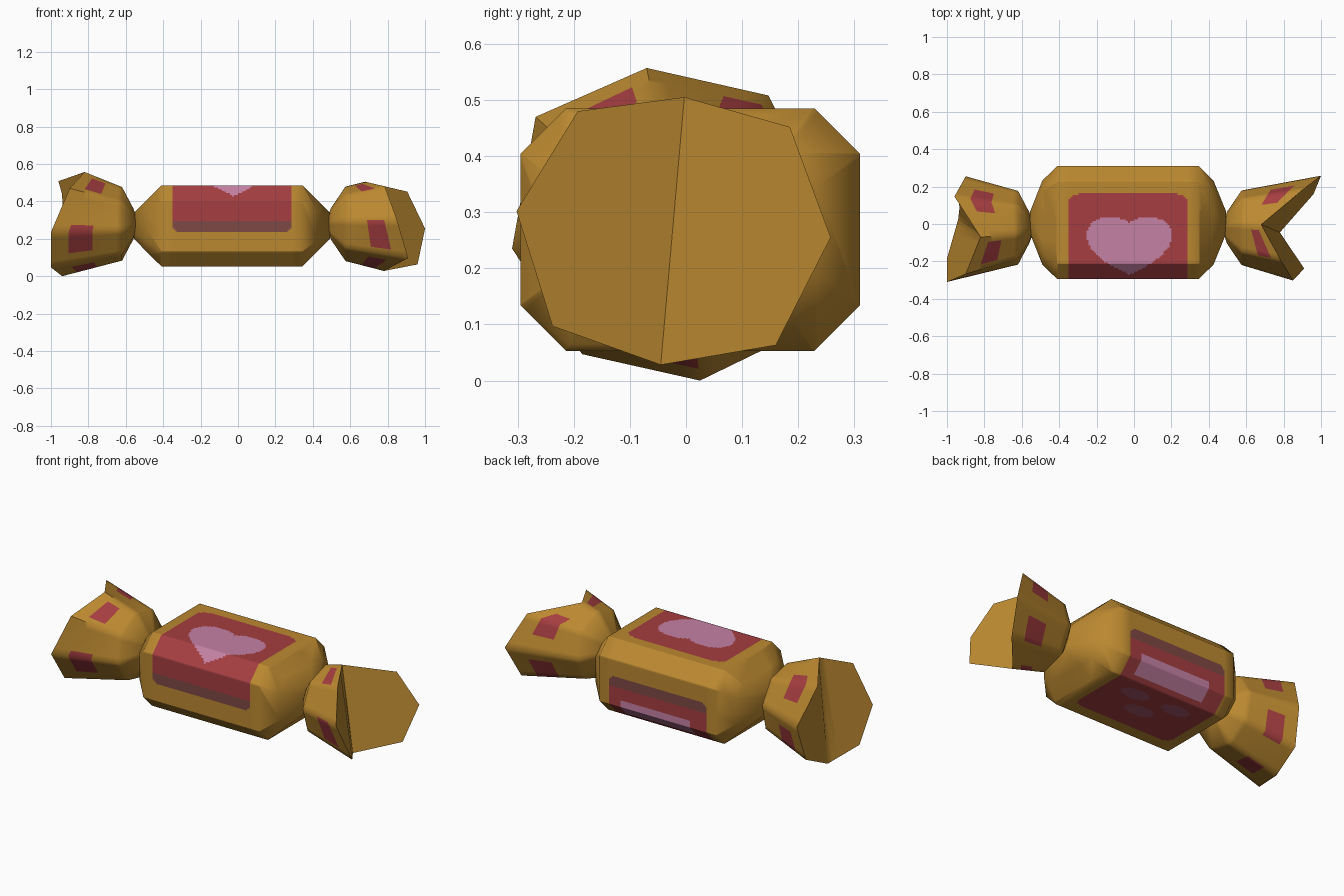
import bpy, bmesh, math
from mathutils import Vector

if "Cube" in bpy.data.objects:
    bpy.data.objects.remove(bpy.data.objects["Cube"])


def material(name, rgb):
    m = bpy.data.materials.new(name)
    m.diffuse_color = (*rgb, 1)
    m.use_nodes = True
    m.node_tree.nodes["Principled BSDF"].inputs["Base Color"].default_value = m.diffuse_color
    return m


MATS = [material("gold_foil", (0.50, 0.25, 0.03)),
        material("label_red", (0.38, 0.048, 0.052)),
        material("heart_pink", (0.56, 0.22, 0.37)),
        material("label_border_brown", (0.21, 0.065, 0.058)),
        material("plum_spots", (0.36, 0.09, 0.14))]
GOLD, RED, PINK, BROWN, PLUM = range(5)


def finish(bm, name, angle):
    bmesh.ops.recalc_face_normals(bm, faces=bm.faces)
    me = bpy.data.meshes.new(name)
    bm.to_mesh(me)
    bm.free()
    for m in MATS:
        me.materials.append(m)
    ob = bpy.data.objects.new(name, me)
    bpy.context.collection.objects.link(ob)
    bpy.context.view_layer.objects.active = ob
    ob.select_set(True)
    bpy.ops.object.shade_smooth_by_angle(angle=math.radians(angle))
    ob.select_set(False)


# ---- wrapped body: chamfered octagonal sections along x
CY, CZ = 0.0075, 0.269


def section(bm, x, hy, hz, c):
    pts = [(-hy + c, hz), (hy - c, hz), (hy, hz - c), (hy, -hz + c),
           (hy - c, -hz), (-hy + c, -hz), (-hy, -hz + c), (-hy, hz - c)]
    return [bm.verts.new((x, CY + y, CZ + z)) for y, z in pts]


def label_colour(x, y, z):
    """Colour of the wrap: label folds over the top and down the front,
    and again, turned half round, over the bottom and up the back."""
    if not -0.35 < x < 0.285:
        return GOLD
    under = z < 0.308 and y > -0.145 and not (y > 0.2 and z > 0.308)
    over = z > 0.23 and y < 0.16
    if over and not (under and z < 0.2):
        a, b, flat = y, z, z > 0.47
    elif under:
        a, b, flat = 2 * CY - y, 2 * CZ - z, z < 0.07
    else:
        return GOLD
    # rounded corners of the label
    dx = max(abs(x + 0.0325) - 0.2675, 0)
    da = max(a - 0.11, 0) if flat else max(0.28 - b, 0)
    if math.hypot(dx, da) > 0.05:
        return GOLD
    if a < -0.2 and b < 0.295:
        return BROWN
    if over and z > 0.4:
        u, v = (x + 0.025) / 0.2, (y + 0.135) / 0.14
        if (u * u + v * v - 1) ** 3 - u * u * v ** 3 < 0:
            return PINK
    elif z < 0.3:
        if y > 0.22 and 0.075 < z < 0.175 and -0.24 < x < 0.21:
            return PINK
        if flat:
            for ex, ey in ((-0.17, 0.13), (0.1, 0.13), (-0.03, 0.01)):
                if ((x - ex) / 0.09) ** 2 + ((y - ey) / 0.045) ** 2 < 1:
                    return PLUM
    return RED


bm = bmesh.new()
rings = [section(bm, *s) for s in (
    (-0.555, 0.06, 0.07, 0.03), (-0.49, 0.225, 0.137, 0.06), (-0.41, 0.3025, 0.216, 0.081),
    (0.345, 0.3025, 0.216, 0.081), (0.425, 0.225, 0.137, 0.06), (0.492, 0.06, 0.07, 0.03))]
for r0, r1 in zip(rings, rings[1:]):
    for i in range(8):
        j = (i + 1) % 8
        bm.faces.new((r0[i], r0[j], r1[j], r1[i]))
bm.faces.new(rings[0])
bm.faces.new(rings[-1])


def cut(axis, lo, hi, step):
    no = Vector((axis == 0, axis == 1, axis == 2))
    for k in range(int(round((hi - lo) / step)) + 1):
        # only the straight middle part is cut finely
        fs = [f for f in bm.faces if -0.42 < f.calc_center_median().x < 0.35]
        geom = fs + list({e for f in fs for e in f.edges}) + list({v for f in fs for v in f.verts})
        bmesh.ops.bisect_plane(bm, geom=geom, plane_co=no * (lo + k * step), plane_no=no)


cut(1, -0.285, 0.305, 0.01)
cut(2, 0.065, 0.475, 0.01)
cut(0, -0.35, 0.285, 0.635 / 60)
for f in bm.faces:
    f.material_index = label_colour(*f.calc_center_median())
finish(bm, "candy_body", 60)


# ---- twisted wrapper ends: octagonal flared cones with a folded cap
def twist(name, base, nose, rim, marks):
    M, N = 6, 12          # cells across and along each of the eight sides
    bm = bmesh.new()
    rows = []

    def add_row(corners):
        row = []
        for i in range(8):
            p, q = corners[i], corners[(i + 1) % 8]
            row += [bm.verts.new(p.lerp(q, t / M)) for t in range(M)]
        rows.append(row)

    def octagon(x, r):
        a = [math.radians(base - 45 * k) for k in range(8)]
        return [Vector((x, -0.02 + r * math.cos(t), 0.28 + r * math.sin(t))) for t in a]

    for x, r in nose:
        add_row(octagon(x, r))
    start, end = octagon(*nose[-1]), [Vector(p) for p in rim]
    for k in range(1, N + 1):
        add_row([s.lerp(e, k / N) for s, e in zip(start, end)])
    n = 8 * M
    for r in range(len(rows) - 1):
        along = (r - len(nose) + 1.5) / N
        for i in range(n):
            j = (i + 1) % n
            f = bm.faces.new((rows[r][i], rows[r][j], rows[r + 1][j], rows[r + 1][i]))
            ang = base - 360 * (i + 0.5) / n
            near = min(abs((ang - m + 180) % 360 - 180) for m in marks)
            if 0.4 < along < 0.74 and near < 18:
                f.material_index = RED
    bm.faces.new(rows[0])
    # cap folded along the line from its top to its bottom corner
    last = rows[-1]
    bm.faces.new(last[:4 * M + 1])
    bm.faces.new(last[4 * M:] + last[:1])
    finish(name=name, bm=bm, angle=50)


twist("right_twist", 85, ((0.48, 0.035), (0.497, 0.085), (0.575, 0.2)),
      ((0.68, -0.003, 0.505), (0.905, 0.185, 0.452), (1.0, 0.258, 0.255), (0.96, 0.16, 0.063),
       (0.78, -0.045, 0.028), (0.91, -0.238, 0.097), (0.85, -0.302, 0.302), (0.785, -0.193, 0.48)),
      (195, 112, 38, -35, -108))
twist("left_twist", 100, ((-0.542, 0.035), (-0.56, 0.085), (-0.62, 0.2)),
      ((-0.82, -0.07, 0.557), (-0.96, 0.147, 0.508), (-0.90, 0.255, 0.29), (-0.92, 0.2, 0.085),
       (-0.94, 0.025, 0.0), (-1.0, -0.185, 0.047), (-1.0, -0.31, 0.235), (-0.90, -0.268, 0.47)),
      (202, 122, 50, -22, -95))
